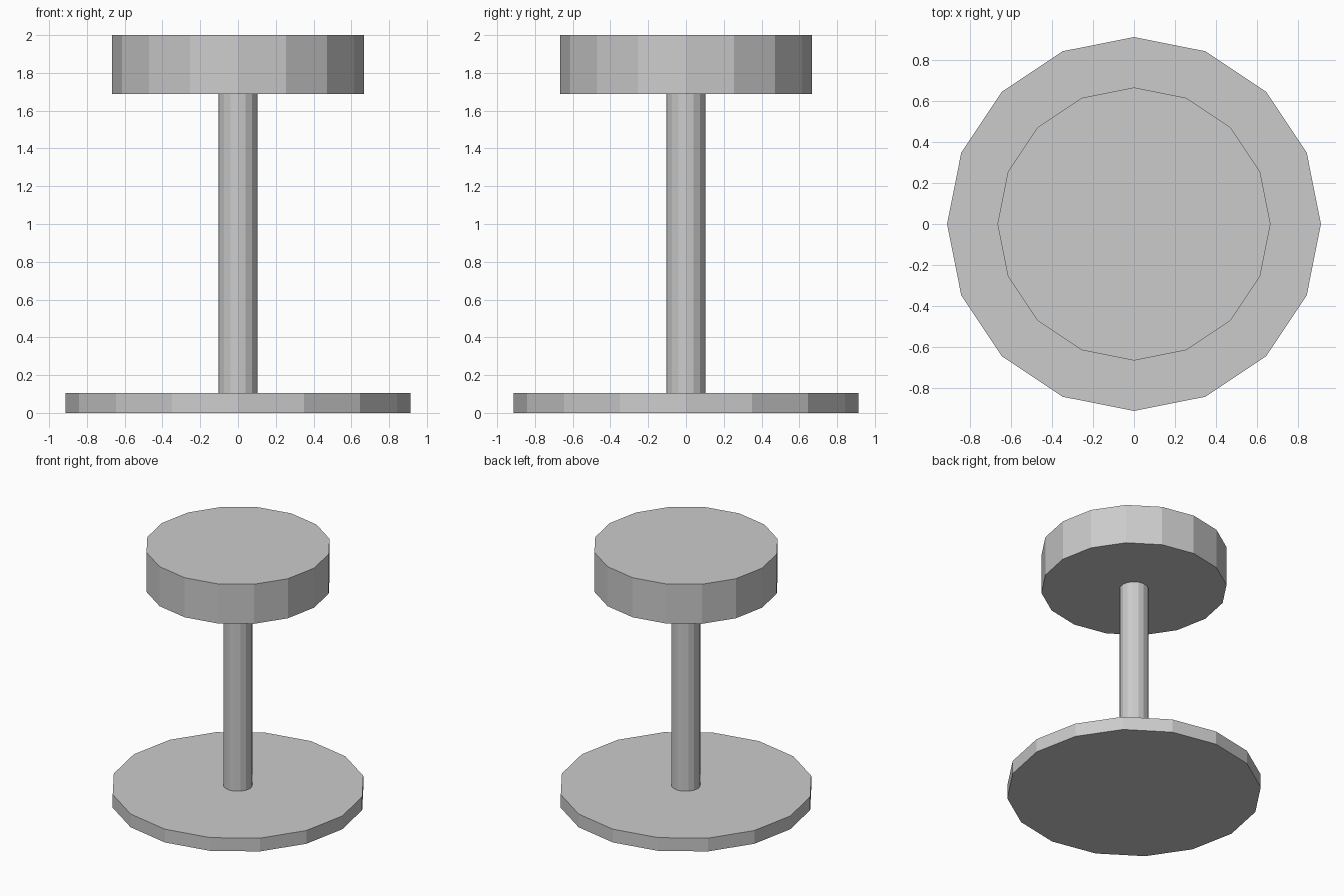
import bpy

if "Cube" in bpy.data.objects:
    bpy.data.objects.remove(bpy.data.objects["Cube"])

SIDES = 16

grey = bpy.data.materials.new("plain_grey")
grey.diffuse_color = (0.6, 0.6, 0.6, 1.0)
grey.use_nodes = True
grey.node_tree.nodes["Principled BSDF"].inputs["Base Color"].default_value = grey.diffuse_color


def disc(name, radius, bottom, top):
    """Upright flat-shaded prism with a corner on each axis."""
    bpy.ops.mesh.primitive_cylinder_add(
        vertices=SIDES, radius=radius, depth=top - bottom,
        location=(0, 0, (bottom + top) / 2))
    obj = bpy.context.object
    obj.name = name
    obj.data.name = name
    obj.data.materials.append(grey)
    return obj


# Wide floor plate, slim post and thick round seat
disc("base", 0.912, 0.0, 0.105)
disc("post", 0.104, 0.105, 1.687)
disc("seat", 0.666, 1.687, 2.0)
